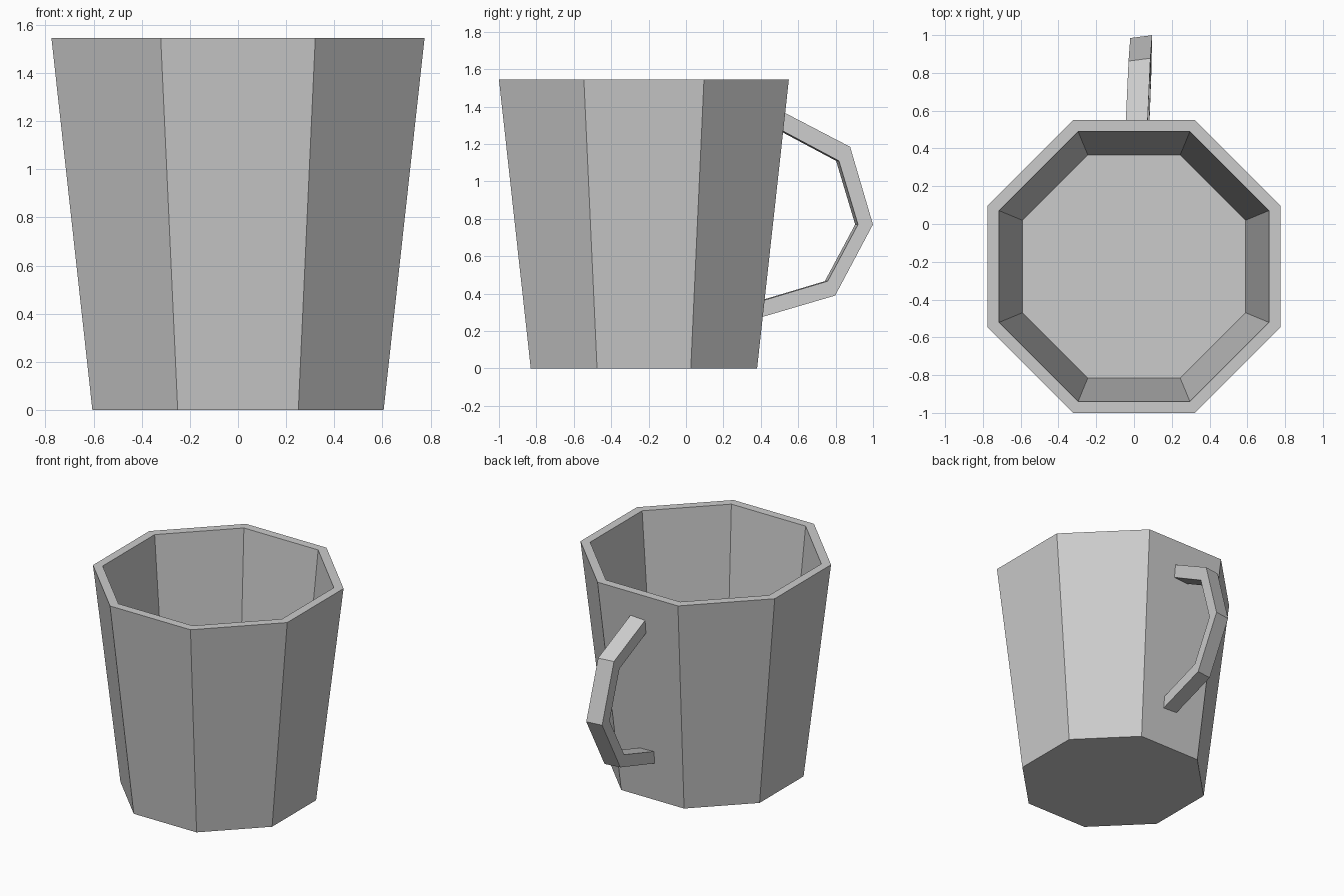
import bpy, bmesh, math

if "Cube" in bpy.data.objects:
    bpy.data.objects.remove(bpy.data.objects["Cube"])

CENTRE_Y = -0.225


def make_object(name, bm):
    bmesh.ops.recalc_face_normals(bm, faces=bm.faces)
    mesh = bpy.data.meshes.new(name)
    bm.to_mesh(mesh)
    bm.free()
    obj = bpy.data.objects.new(name, mesh)
    bpy.context.collection.objects.link(obj)
    return obj


def octagon(bm, apothem, z):
    r = apothem / math.cos(math.pi / 8)
    angles = [math.pi / 8 + i * math.pi / 4 for i in range(8)]
    return [bm.verts.new((r * math.cos(a), CENTRE_Y + r * math.sin(a), z)) for a in angles]


def bridge(bm, a, b):
    n = len(a)
    for i in range(n):
        j = (i + 1) % n
        bm.faces.new((a[i], a[j], b[j], b[i]))


# Tapered eight-sided cup: outside, flat rim, inside wall and floor
bm = bmesh.new()
rings = [octagon(bm, a, z) for a, z in
         [(0.605, 0), (0.775, 1.545), (0.715, 1.545), (0.59, 0.2)]]
for lower, upper in zip(rings, rings[1:]):
    bridge(bm, lower, upper)
bm.faces.new(rings[0])
bm.faces.new(rings[-1])
make_object("mug_body", bm)

# Faceted handle: (y, z) pairs for the outer and inner edges, ends set into the wall
outer = [(0.505, 1.375), (0.87, 1.185), (0.992, 0.77), (0.79, 0.39), (0.385, 0.271)]
inner = [(0.495, 1.278), (0.81, 1.11), (0.912, 0.77), (0.75, 0.467), (0.39, 0.359)]
HALF_WIDTH = 0.058


def handle_vert(bm, side, y, z):
    # slight hand-made skew of the handle
    x = side * HALF_WIDTH + 0.02 + 0.04 * (y - 0.55) + 0.01 * (0.8 - z)
    return bm.verts.new((x, y + 0.13 * side * HALF_WIDTH, z))


bm = bmesh.new()
sections = []
for o, i in zip(outer, inner):
    sections.append([handle_vert(bm, -1, *o), handle_vert(bm, 1, *o),
                     handle_vert(bm, 1, *i), handle_vert(bm, -1, *i)])
for a, b in zip(sections, sections[1:]):
    bridge(bm, a, b)
bm.faces.new(sections[0])
bm.faces.new(sections[-1])
make_object("handle", bm)
